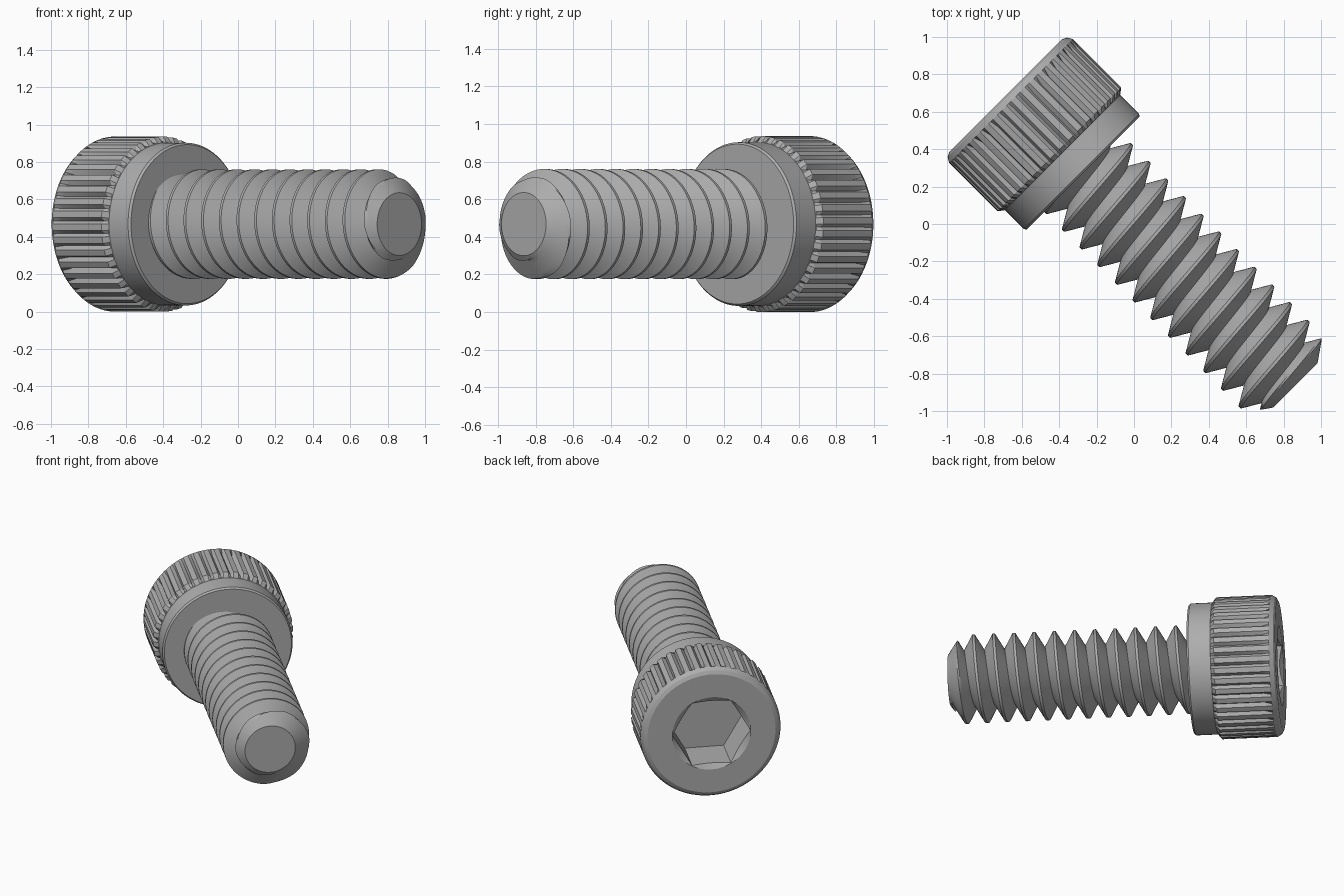
import bpy
import bmesh
from math import pi, sin, cos, sqrt, radians
from mathutils import Matrix

if "Cube" in bpy.data.objects:
    bpy.data.objects.remove(bpy.data.objects["Cube"], do_unlink=True)

# Main dimensions
HEAD_R = 0.468
COLLAR_R = 0.435
BACK, UNDERSIDE, TIP = -0.97, -0.384, 1.22
KNURLS, GROOVE_DEPTH = 42, 0.025
HEX_R, MOUTH_R, SOCKET_DEPTH = 0.26, 0.262, 0.28
THREAD_R, PITCH, CREST_START = 0.293, 0.1336, -0.31
TIP_R = 0.168

# Screw axis lies flat, running from back left to front right
d = sqrt(0.5)
PLACE = Matrix(((d, 0, d, 0), (d, 0, -d, 0), (0, 1, 0, HEAD_R), (0, 0, 0, 1)))

steel = bpy.data.materials.new("steel_grey")
steel.use_nodes = True
GREY = (0.42, 0.42, 0.42, 1)
steel.diffuse_color = GREY
bsdf = steel.node_tree.nodes["Principled BSDF"]
bsdf.inputs["Base Color"].default_value = GREY


def finish(name, bm):
    """Turn a bmesh built along local z into a placed, shaded object."""
    bmesh.ops.remove_doubles(bm, verts=bm.verts, dist=0.0002)
    edges = [e for e in bm.edges if e.is_boundary]
    bmesh.ops.holes_fill(bm, edges=edges, sides=0)
    bmesh.ops.recalc_face_normals(bm, faces=bm.faces)
    mesh = bpy.data.meshes.new(name)
    bm.to_mesh(mesh)
    bm.free()
    mesh.materials.append(steel)
    mesh.transform(PLACE)
    obj = bpy.data.objects.new(name, mesh)
    bpy.context.collection.objects.link(obj)
    bpy.ops.object.select_all(action="DESELECT")
    obj.select_set(True)
    bpy.context.view_layer.objects.active = obj
    bpy.ops.object.shade_smooth_by_angle(angle=radians(25))


def skin(bm, rows, closed):
    """Join rows of vertices with quads."""
    for a, b in zip(rows, rows[1:]):
        n = len(a)
        for i in range(n if closed else n - 1):
            j = (i + 1) % n
            bm.faces.new((a[i], a[j], b[j], b[i]))


# Head: turned rings, with grooves on the rim and a hexagonal socket
def hex_radius(angle):
    return HEX_R * cos(pi / 6) / cos(angle % (pi / 3) - pi / 6)


def plain(radius):
    return lambda i, angle: (radius, None)


def knurled(radius, depth):
    return lambda i, angle: (radius - (depth if i % 4 == 3 else 0), None)


def socket_edge(i, angle):
    r = hex_radius(angle)
    return r, BACK + 0.002 + (MOUTH_R - r) * 0.6


def socket_floor(i, angle):
    return hex_radius(angle), None


rings = [
    (BACK + SOCKET_DEPTH, socket_floor),
    (BACK, socket_edge),
    (BACK, plain(MOUTH_R)),
    (BACK, plain(HEAD_R - 0.04)),
    (BACK + 0.012, plain(HEAD_R - 0.017)),
    (BACK + 0.04, plain(HEAD_R)),
    (BACK + 0.09, knurled(HEAD_R, GROOVE_DEPTH)),
    (-0.565, knurled(HEAD_R, GROOVE_DEPTH)),
    (-0.542, plain(COLLAR_R + 0.004)),
    (-0.54, plain(COLLAR_R)),
    (UNDERSIDE - 0.012, plain(COLLAR_R)),
    (UNDERSIDE, plain(COLLAR_R - 0.01)),
    (UNDERSIDE, plain(TIP_R)),
]
bm = bmesh.new()
columns = KNURLS * 4
rows = []
for z, shape in rings:
    row = []
    for i in range(columns):
        angle = 2 * pi * i / columns
        r, own_z = shape(i, angle)
        height = z if own_z is None else own_z
        row.append(bm.verts.new((r * cos(angle), r * sin(angle), height)))
    rows.append(row)
skin(bm, rows, True)
finish("socket_head", bm)

# Shank: one V-shaped tooth swept on a right-hand helix, trimmed to a chamfered tip
STEPS, TURNS, FLANK = 72, 15, 6
SHANK_START = UNDERSIDE - 0.06
half_crest = PITCH / 16
side = [half_crest + (PITCH / 2 - half_crest) * k / FLANK for k in range(FLANK + 1)]
offsets = [-u for u in reversed(side)] + side


def shank_radius(u, z):
    tooth = THREAD_R - (abs(u) - half_crest) * sqrt(3)
    chamfer = TIP_R + (TIP - z) * 1.43
    return min(tooth, chamfer)


bm = bmesh.new()
rows = []
for m in range(STEPS * TURNS + 1):
    angle = 2 * pi * m / STEPS
    crest = CREST_START + PITCH * (m / STEPS - 2)
    row = []
    for u in offsets:
        z = min(max(crest + u, SHANK_START), TIP)
        r = TIP_R if z == SHANK_START else shank_radius(u, z)
        row.append(bm.verts.new((r * cos(angle), r * sin(angle), z)))
    rows.append(row)
skin(bm, rows, False)
# Drop the slivers left where the sweep runs past either end
bmesh.ops.delete(bm, geom=[f for f in bm.faces if f.calc_area() < 1e-9], context="FACES")
finish("threaded_shank", bm)
